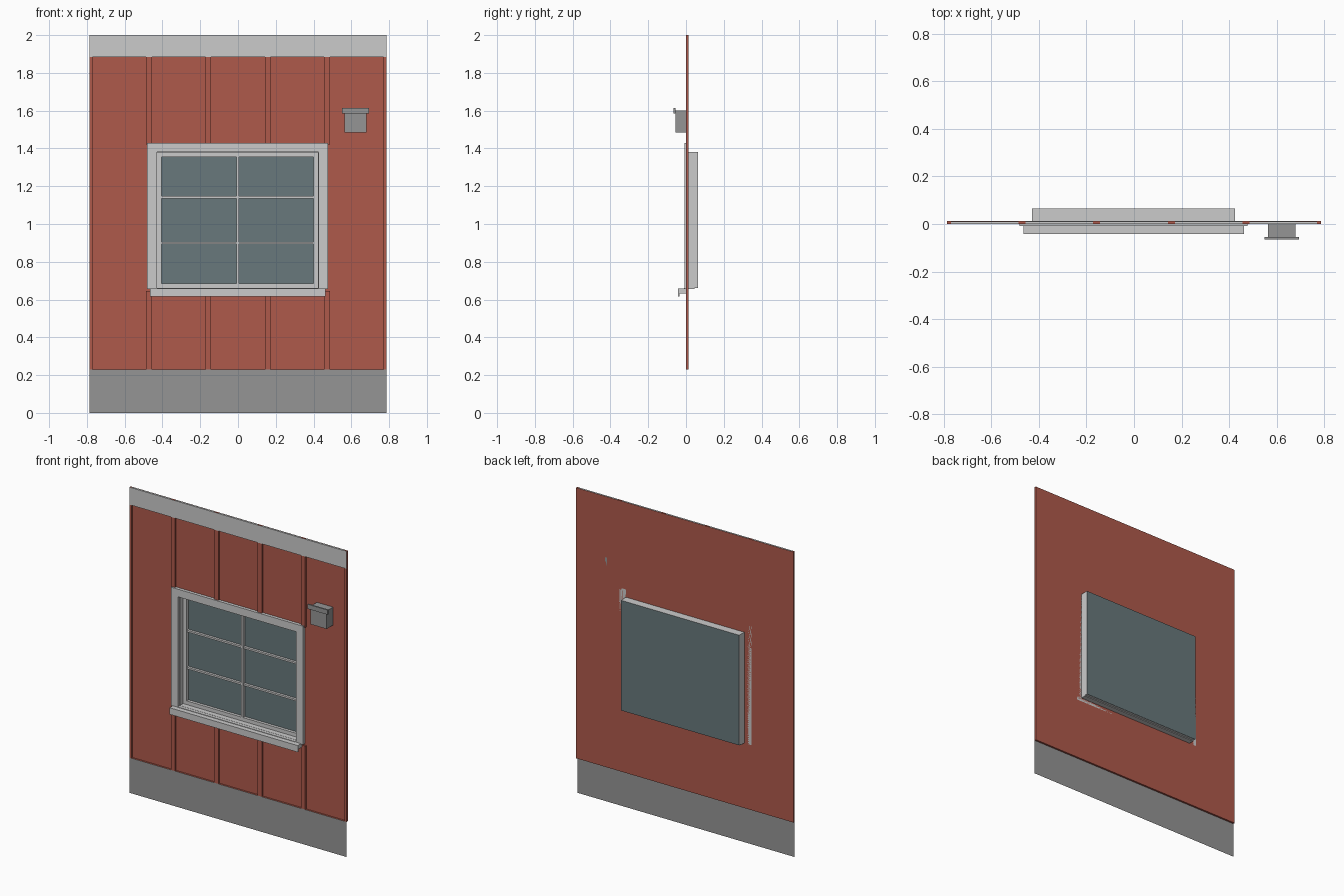
import bpy, bmesh

if "Cube" in bpy.data.objects:
    bpy.data.objects.remove(bpy.data.objects["Cube"])


def material(name, rgb):
    m = bpy.data.materials.new(name)
    m.diffuse_color = (*rgb, 1)
    m.use_nodes = True
    m.node_tree.nodes["Principled BSDF"].inputs["Base Color"].default_value = m.diffuse_color
    return m


RED = material("red_paint", (0.43, 0.10, 0.07))
DARK = material("dark_grey", (0.30, 0.30, 0.30))
GLASS = material("dark_glass", (0.14, 0.19, 0.20))


def finish(name, bm, mat):
    bmesh.ops.recalc_face_normals(bm, faces=bm.faces)
    me = bpy.data.meshes.new(name)
    bm.to_mesh(me)
    bm.free()
    ob = bpy.data.objects.new(name, me)
    bpy.context.collection.objects.link(ob)
    if mat:
        me.materials.append(mat)
    return ob


def boxes(name, spans, mat=None):
    """Each span is (x0, x1, y0, y1, z0, z1)."""
    bm = bmesh.new()
    for x0, x1, y0, y1, z0, z1 in spans:
        vs = bmesh.ops.create_cube(bm, size=1)["verts"]
        bmesh.ops.scale(bm, verts=vs, vec=(x1 - x0, y1 - y0, z1 - z0))
        bmesh.ops.translate(bm, verts=vs, vec=((x0 + x1) / 2, (y0 + y1) / 2, (z0 + z1) / 2))
    return finish(name, bm, mat)


def quad(name, pts, mat):
    bm = bmesh.new()
    bm.faces.new([bm.verts.new(p) for p in pts])
    return finish(name, bm, mat)


def ring(x0, x1, z0, z1, w, y0, y1):
    """Four bars around the inside of a rectangle."""
    return [(x0, x0 + w, y0, y1, z0, z1), (x1 - w, x1, y0, y1, z0, z1),
            (x0 + w, x1 - w, y0, y1, z0, z0 + w), (x0 + w, x1 - w, y0, y1, z1 - w, z1)]


W = 0.786                          # half width of the wall
BASE, TOP = 0.23, 2.0
FRONT, SHEET, BACK = 0.0, 0.012, 0.065
CX = -0.002                        # window centre
L, R = CX - 0.428, CX + 0.428      # window opening
Z0, Z1 = 0.66, 1.38

# Wall sheet with window opening
bm = bmesh.new()
xs, zs = (-W, L, R, W), (BASE, Z0, Z1, TOP)
grid = [[bm.verts.new((x, SHEET, z)) for x in xs] for z in zs]
for j in range(3):
    for i in range(3):
        if (i, j) != (1, 1):
            bm.faces.new((grid[j][i], grid[j][i + 1], grid[j + 1][i + 1], grid[j + 1][i]))
finish("wall_sheet", bm, RED)

# Battens, interrupted where they meet the window
spans = []
for i in range(6):
    c = -W + i * 2 * W / 5
    x0, x1 = max(c - 0.015, -W), min(c + 0.015, W)
    if i in (0, 5):
        spans.append((x0, x1, FRONT, SHEET, BASE, TOP))
    else:
        spans.append((x0, x1, FRONT, SHEET, BASE, 0.645))
        spans.append((x0, x1, FRONT, SHEET, 1.42, TOP))
boxes("wall_battens", spans, RED)

# Underside ledge, plinth and top fascia
quad("wall_underside", [(-W, FRONT, BASE), (W, FRONT, BASE), (W, SHEET, BASE), (-W, SHEET, BASE)], RED)
quad("plinth", [(-W, FRONT, 0), (W, FRONT, 0), (W, FRONT, BASE), (-W, FRONT, BASE)], DARK)
boxes("top_fascia", [(-W + 0.0005, W - 0.0005, FRONT - 0.001, SHEET - 0.0005, 1.885, TOP - 0.0005)])

# Window trim: two sides and a head
TL, TR, TZ = CX - 0.479, CX + 0.479, 1.43
boxes("window_trim", [(TL, L, -0.008, SHEET, 0.655, TZ), (R, TR, -0.008, SHEET, 0.655, TZ),
                      (L, R, -0.008, SHEET, Z1, TZ)])

# Window casing, sash and glazing bars
boxes("window_casing", ring(L, R, Z0, Z1, 0.002, SHEET - 0.001, BACK - 0.0005))
boxes("window_sash", ring(L + 0.001, R - 0.001, Z0 + 0.001, Z1 - 0.001, 0.025, 0.045, BACK - 0.001))
bars = [(CX - 0.007, CX + 0.007, 0.046, BACK - 0.001, Z0 + 0.02, Z1 - 0.02)]
for z in (0.90, 1.142):
    bars.append((L + 0.02, R - 0.02, 0.048, BACK - 0.001, z - 0.006, z + 0.006))
boxes("glazing_bars", bars)
quad("window_glass", [(L, BACK, Z0), (R, BACK, Z0), (R, BACK, Z1), (L, BACK, Z1)], GLASS)

# Sill with drip lip, and its return into the opening
SL, SR = CX - 0.464, CX + 0.464
boxes("window_sill", [(SL, SR, -0.042, SHEET, 0.632, 0.658),
                      (SL, SR, -0.042, -0.035, 0.615, 0.632),
                      (L, R, -0.01, 0.046, 0.655, 0.661)])

# Wall vent with hood
boxes("vent_body", [(0.563, 0.68, -0.055, SHEET, 1.484, 1.602)], DARK)
boxes("vent_hood", [(0.55, 0.694, -0.065, -0.055, 1.585, 1.615)], DARK)
